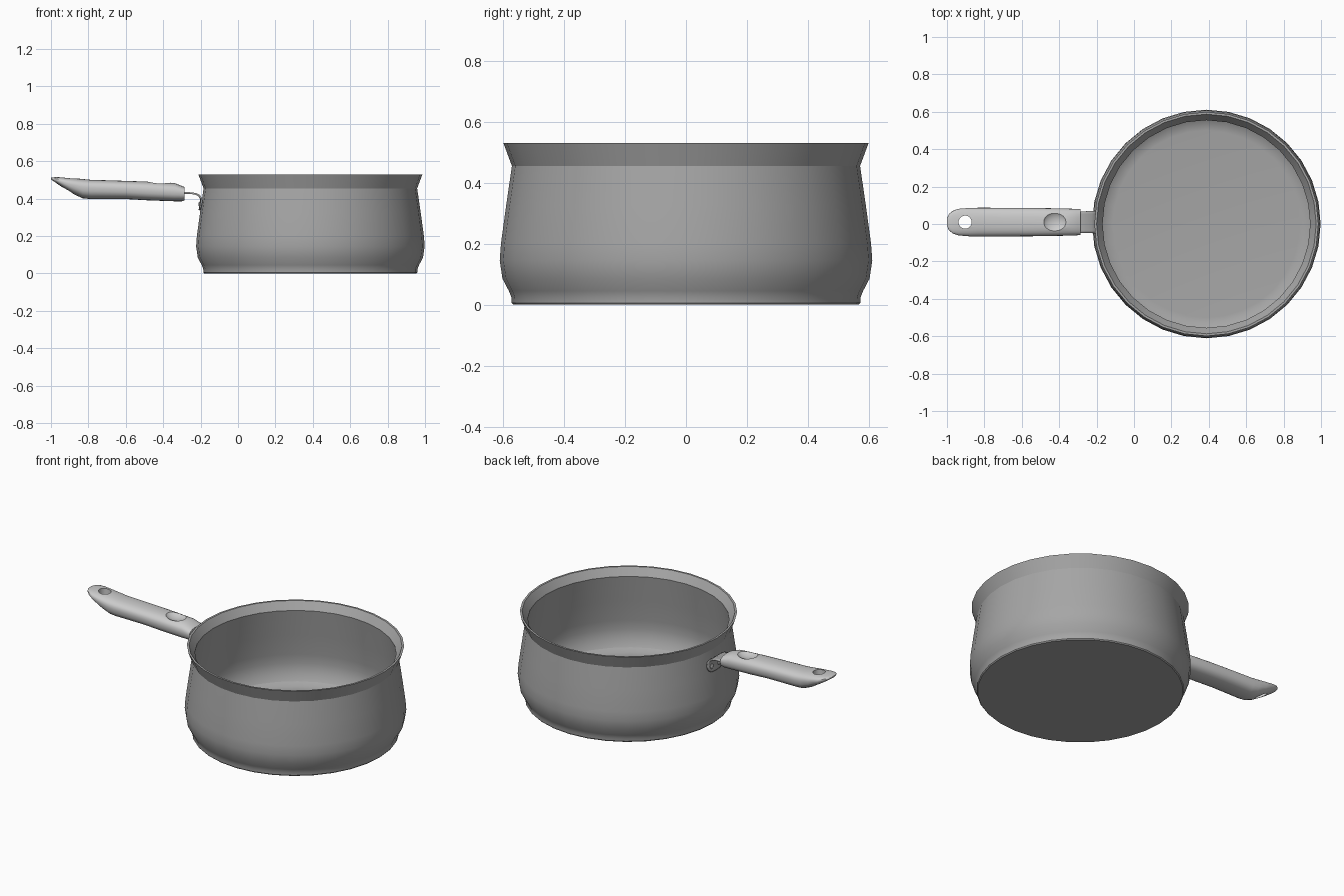
import bpy, bmesh
from math import sin, cos, pi, sqrt, radians, copysign
from mathutils import Matrix

if "Cube" in bpy.data.objects:
    bpy.data.objects.remove(bpy.data.objects["Cube"])

CX = 0.387      # pot axis
HY = 0.01       # handle centre line


def material(name, v):
    m = bpy.data.materials.new(name)
    m.diffuse_color = (v, v, v, 1)
    m.use_nodes = True
    m.node_tree.nodes["Principled BSDF"].inputs["Base Color"].default_value = m.diffuse_color
    return m


DARK = material("dark_grey", 0.38)
MID = material("mid_grey", 0.52)


def finish(name, bm, angle=30, mat=DARK):
    bmesh.ops.recalc_face_normals(bm, faces=bm.faces)
    me = bpy.data.meshes.new(name)
    bm.to_mesh(me)
    bm.free()
    me.materials.append(mat)
    ob = bpy.data.objects.new(name, me)
    bpy.context.collection.objects.link(ob)
    smooth(ob, angle)
    return ob


def activate(ob):
    bpy.ops.object.select_all(action='DESELECT')
    ob.select_set(True)
    bpy.context.view_layer.objects.active = ob


def smooth(ob, angle):
    activate(ob)
    bpy.ops.object.shade_smooth_by_angle(angle=radians(angle))


def loft(name, rings, angle=30, mat=DARK):
    """Skin a list of closed rings and cap both ends."""
    bm = bmesh.new()
    vs = [[bm.verts.new(p) for p in r] for r in rings]
    n = len(vs[0])
    for a, b in zip(vs, vs[1:]):
        for i in range(n):
            j = (i + 1) % n
            bm.faces.new((a[i], a[j], b[j], b[i]))
    bm.faces.new(vs[0])
    bm.faces.new(vs[-1])
    return finish(name, bm, angle, mat)


def cut(ob, cutter):
    mod = ob.modifiers.new("cut", 'BOOLEAN')
    mod.operation = 'DIFFERENCE'
    mod.solver = 'EXACT'
    mod.object = cutter
    activate(ob)
    bpy.ops.object.modifier_apply(modifier=mod.name)
    bpy.data.objects.remove(cutter)


# Pot: outer wall up, over the rim, down the inside to the floor
profile = [(0.567, 0), (0.572, 0.006), (0.573, 0.025), (0.581, 0.045),
           (0.602, 0.085), (0.611, 0.145), (0.607, 0.2), (0.590, 0.325),
           (0.571, 0.455), (0.599, 0.53), (0.587, 0.53), (0.555, 0.484),
           (0.577, 0.325), (0.593, 0.2), (0.596, 0.145), (0.585, 0.085),
           (0.562, 0.05), (0.535, 0.034), (0.50, 0.03)]
SIDES = 32
loft("pot_body", [[(CX + r * cos(2 * pi * i / SIDES), r * sin(2 * pi * i / SIDES), z)
                   for i in range(SIDES)] for r, z in profile], 25)

# Handle: stations of x, half width, top, seam, bottom
stations = [(-1.0, 0.02, 0.512, 0.508, 0.503), (-0.99, 0.043, 0.514, 0.506, 0.496),
            (-0.97, 0.06, 0.515, 0.501, 0.482), (-0.94, 0.071, 0.514, 0.49, 0.462),
            (-0.88, 0.076, 0.510, 0.474, 0.424), (-0.83, 0.077, 0.505, 0.463, 0.402),
            (-0.79, 0.077, 0.501, 0.459, 0.398), (-0.6, 0.076, 0.495, 0.453, 0.398),
            (-0.48, 0.075, 0.491, 0.446, 0.391), (-0.34, 0.072, 0.484, 0.438, 0.386),
            (-0.30, 0.070, 0.468, 0.434, 0.386), (-0.285, 0.069, 0.462, 0.433, 0.391)]


def section(x, w, top, mid, bot, n=24, e=0.8):
    pts = []
    for i in range(n):
        c, s = cos(2 * pi * i / n), sin(2 * pi * i / n)
        h = top - mid if s > 0 else mid - bot
        pts.append((x, HY + w * copysign(abs(c) ** e, c), mid + h * copysign(abs(s) ** e, s)))
    return pts


handle = loft("handle", [section(*s) for s in stations], 35, MID)

# Hanging hole and thumb dimple
bm = bmesh.new()
bmesh.ops.create_cone(bm, cap_ends=True, segments=24, radius1=0.035, radius2=0.035,
                      depth=0.4, matrix=Matrix.Translation((-0.903, HY, 0.47)))
cut(handle, finish("hole_cutter", bm, mat=MID))
bm = bmesh.new()
bmesh.ops.create_uvsphere(bm, u_segments=28, v_segments=18, radius=1,
                          matrix=Matrix.Translation((-0.42, HY, 0.51))
                          @ Matrix.Diagonal((0.07, 0.065, 0.042, 1)))
cut(handle, finish("dimple_cutter", bm, mat=MID))
smooth(handle, 35)

# Bracket: strap leaves the handle, bends down and hugs the pot wall
path = [(-0.31, 0.431, 0.058), (-0.26, 0.43, 0.058), (-0.228, 0.426, 0.059),
        (-0.209, 0.416, 0.06), (-0.199, 0.40, 0.062), (-0.199, 0.38, 0.066),
        (-0.203, 0.36, 0.064), (-0.205, 0.347, 0.055), (-0.207, 0.338, 0.04)]
bm = bmesh.new()
rows = []
for k, (x, z, w) in enumerate(path):
    hug = min(max((k - 1) / 3, 0), 1)
    row = []
    for i in range(9):
        y = w * (i / 4 - 1)
        sag = 0.58 - sqrt(0.58 ** 2 - y * y)
        row.append(bm.verts.new((x + hug * sag, HY + y, z)))
    rows.append(row)
for a, b in zip(rows, rows[1:]):
    for i in range(8):
        bm.faces.new((a[i], a[i + 1], b[i + 1], b[i]))
bracket = finish("bracket", bm, 35)
solid = bracket.modifiers.new("thickness", 'SOLIDIFY')
solid.thickness = 0.009
solid.offset = 0

# Rivets, a pair side by side on the bracket
for label, y in (("left", HY + 0.034), ("right", HY - 0.034)):
    rings = []
    for r, d in ((0.014, 0.012), (0.014, -0.006), (0.010, -0.010), (0.004, -0.012)):
        rings.append([(-0.2 + d, y + r * cos(2 * pi * i / 14), 0.37 + r * sin(2 * pi * i / 14))
                      for i in range(14)])
    loft("rivet_" + label, rings, 40)
